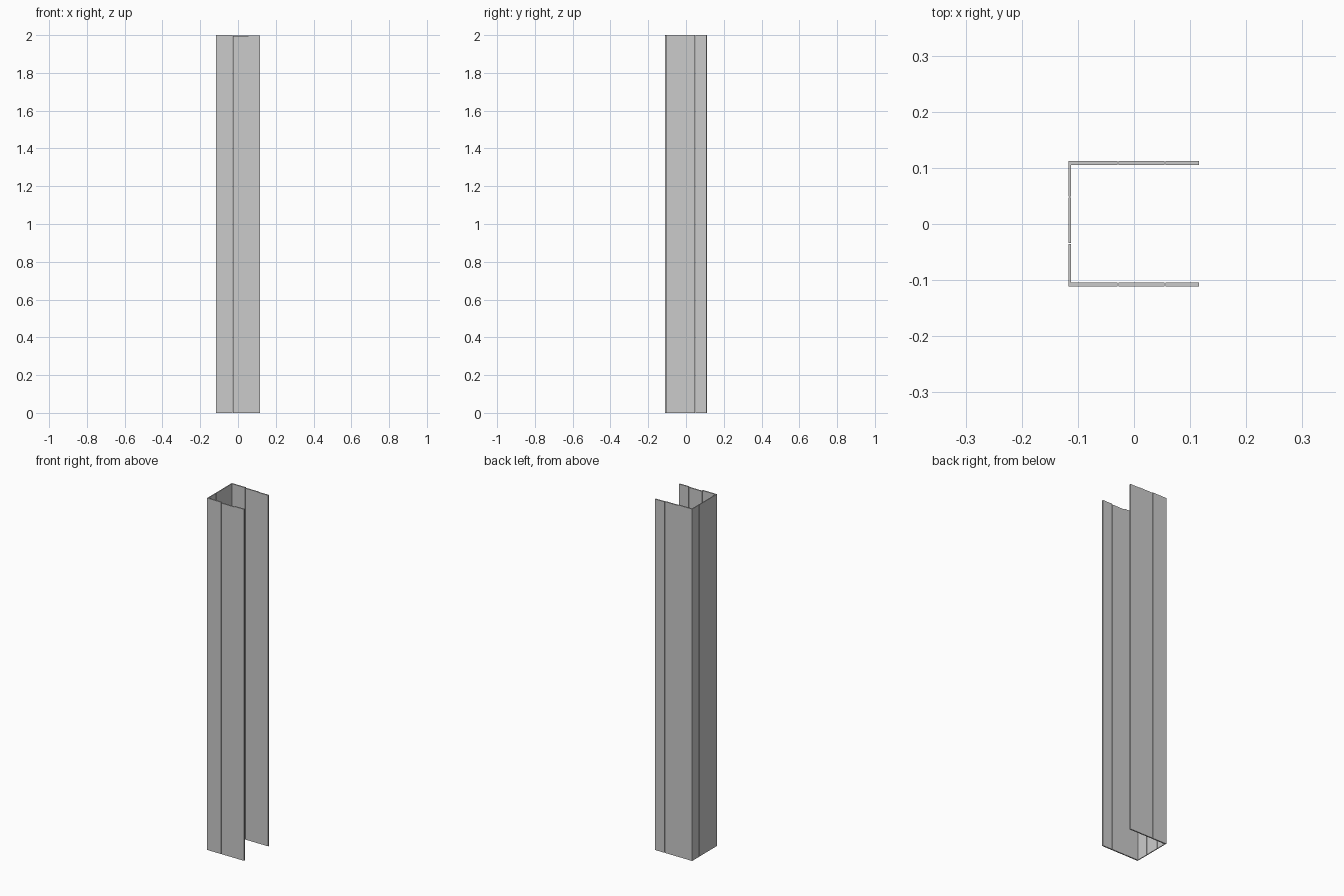
import bpy

if "Cube" in bpy.data.objects:
    bpy.data.objects.remove(bpy.data.objects["Cube"])


def board(name, x0, x1, y0, y1, top):
    """One upright plank standing on the ground."""
    bpy.ops.mesh.primitive_cube_add(
        size=1, location=((x0 + x1) / 2, (y0 + y1) / 2, top / 2))
    ob = bpy.context.object
    ob.name = name
    ob.scale = (x1 - x0, y1 - y0, top)
    bpy.ops.object.transform_apply(location=False, rotation=False, scale=True)
    return ob


# Front and back walls: three planks each, with hairline gaps
spans = [(-0.112, -0.0295), (-0.0275, 0.0545), (0.056, 0.116)]
walls = [("front", -0.111, -0.104, (2.0, 1.995, 1.998)),
         ("back", 0.105, 0.112, (2.0, 1.997, 1.995))]
for side, y0, y1, tops in walls:
    for i, ((x0, x1), top) in enumerate(zip(spans, tops)):
        board(f"{side}_plank_{i + 1}", x0, x1, y0, y1, top)

# Left wall: three thinner planks joining the two walls
rows = [(-0.111, -0.0355), (-0.0335, 0.047), (0.049, 0.112)]
for i, (y0, y1) in enumerate(rows):
    board(f"left_plank_{i + 1}", -0.117, -0.112, y0, y1, 2.0)
